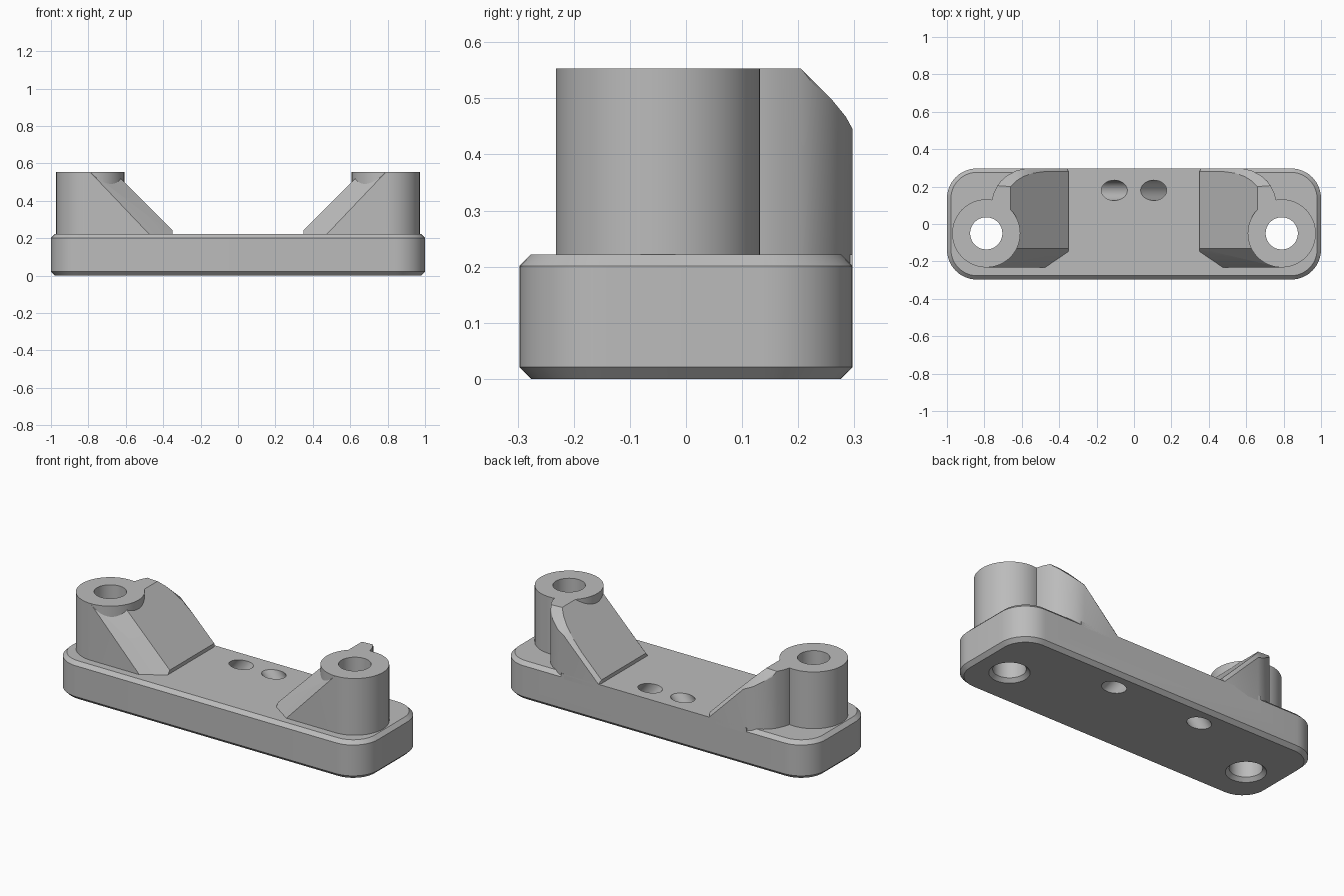
import bpy
import bmesh
from math import atan2, cos, pi, radians, sin
from mathutils import Matrix

cube = bpy.data.objects.get("Cube")
if cube:
    bpy.data.objects.remove(cube, do_unlink=True)

GREY = (0.5, 0.5, 0.5, 1)
grey = bpy.data.materials.new("grey plastic")
grey.use_nodes = True
grey.diffuse_color = GREY
grey.node_tree.nodes["Principled BSDF"].inputs["Base Color"].default_value = GREY

HALF_X, HALF_Y, DECK, TOP = 1.0, 0.297, 0.222, 0.553
CHAMFER, CORNER = 0.021, 0.16
POST_X, POST_Y, POST_R = 0.79, -0.05, 0.182


def make(name, bm):
    bmesh.ops.recalc_face_normals(bm, faces=bm.faces)
    mesh = bpy.data.meshes.new(name)
    bm.to_mesh(mesh)
    bm.free()
    mesh.materials.append(grey)
    obj = bpy.data.objects.new(name, mesh)
    bpy.context.collection.objects.link(obj)
    return obj


def loft(name, rings, matrix=Matrix()):
    """Skin a stack of equal-length point rings and cap both ends."""
    bm = bmesh.new()
    loops = [[bm.verts.new(matrix @ Matrix.Translation(p).translation) for p in r]
             for r in rings]
    for a, b in zip(loops, loops[1:]):
        for i in range(len(a)):
            j = (i + 1) % len(a)
            bm.faces.new((a[i], a[j], b[j], b[i]))
    bm.faces.new(loops[0])
    bm.faces.new(loops[-1])
    return make(name, bm)


def circle(r, z, n=64):
    return [(r * cos(2 * pi * i / n), r * sin(2 * pi * i / n), z) for i in range(n)]


def rounded_rect(inset, z, steps=12):
    points = []
    for quarter, (sx, sy) in enumerate(((1, 1), (-1, 1), (-1, -1), (1, -1))):
        for i in range(steps + 1):
            a = (quarter + i / steps) * pi / 2
            points.append((sx * (HALF_X - CORNER) + (CORNER - inset) * cos(a),
                           sy * (HALF_Y - CORNER) + (CORNER - inset) * sin(a), z))
    return points


def combine(obj, operation, tool):
    """Apply a boolean and discard the tool."""
    tool.hide_render = True
    mod = obj.modifiers.new("cut", "BOOLEAN")
    mod.operation, mod.object, mod.solver = operation, tool, "EXACT"
    graph = bpy.context.evaluated_depsgraph_get()
    graph.update()
    mesh = bpy.data.meshes.new_from_object(obj.evaluated_get(graph))
    obj.modifiers.clear()
    obj.data = mesh
    bpy.data.objects.remove(tool, do_unlink=True)


def post_hole(side):
    # Straight bore, countersunk on the underside
    rings = [circle(0.126, -0.02), circle(0.086, 0.02), circle(0.086, 0.7)]
    return loft("bore_cutter", rings, Matrix.Translation((side * POST_X, POST_Y, 0)))


def buttress(side):
    # Sloped block with an oblique front facet and a curved, chamfered back edge
    slope = [(x, y, x - 0.107) for x, y in
             ((0.35, -0.13), (0.66, -0.13), (0.35, 0.28), (0.48, 0.28),
              (0.54, 0.272), (0.59, 0.255), (0.63, 0.23), (0.66, 0.2))]
    back_edge = [(0.358, HALF_Y, DECK), (0.58, HALF_Y, 0.445), (0.63, 0.285, 0.467),
                 (0.68, 0.258, 0.5), (0.715, 0.227, 0.525), (0.73, 0.205, TOP),
                 (0.75, 0.165, TOP), (0.76, 0.13, TOP)]
    front = [(0.35, -0.147, DECK), (0.475, -0.232, DECK),
             (POST_X, -0.232, DECK), (POST_X, -0.232, TOP)]
    points = slope + back_edge + front
    foot = [(x, y, DECK - 0.03) for x, y, z in back_edge + front] + [(0.35, 0.28, DECK - 0.03)]
    bm = bmesh.new()
    for x, y, z in points + foot:
        bm.verts.new((side * x, y, z))
    hull = bmesh.ops.convex_hull(bm, input=bm.verts)
    loose = {g for g in hull["geom_interior"] + hull["geom_unused"]
             if isinstance(g, bmesh.types.BMVert)}
    bmesh.ops.delete(bm, geom=list(loose), context="VERTS")
    bmesh.ops.dissolve_limit(bm, angle_limit=radians(2), verts=bm.verts, edges=bm.edges)
    return make("buttress", bm)


# Base plate with chamfered rims
base = loft("base_plate", [rounded_rect(CHAMFER, 0), rounded_rect(0, CHAMFER),
                           rounded_rect(0, DECK - CHAMFER), rounded_rect(CHAMFER, DECK)])

# Square rear edge between the two buttresses
bm = bmesh.new()
bmesh.ops.create_cube(bm, size=1, matrix=Matrix.Translation((0, 0.247, 0.172))
                      @ Matrix.Diagonal((1.2, 0.1, 0.1, 1)))
combine(base, "UNION", make("rear_edge", bm))

parts = [base]
for side, label in ((1, "left"), (-1, "right")):
    # Round post merged with its buttress
    post = loft(label + "_post", [circle(POST_R, DECK - 0.03), circle(POST_R, TOP)],
                Matrix.Translation((side * POST_X, POST_Y, 0)))
    combine(post, "UNION", buttress(side))
    combine(post, "DIFFERENCE", post_hole(side))
    combine(base, "DIFFERENCE", post_hole(side))
    parts.append(post)

    # Slanted hole, spreading outwards towards the underside
    tilt = Matrix.Rotation(-side * atan2(0.18, DECK), 4, "Y")
    middle = Matrix.Translation((side * 0.195, 0.18, DECK / 2))
    combine(base, "DIFFERENCE",
            loft("slant_cutter", [circle(0.054, -0.4), circle(0.054, 0.4)], middle @ tilt))

# Smooth the round walls and keep the corners sharp
for obj in parts:
    bpy.ops.object.select_all(action="DESELECT")
    obj.select_set(True)
    bpy.context.view_layer.objects.active = obj
    bpy.ops.object.shade_smooth_by_angle(angle=radians(25))
